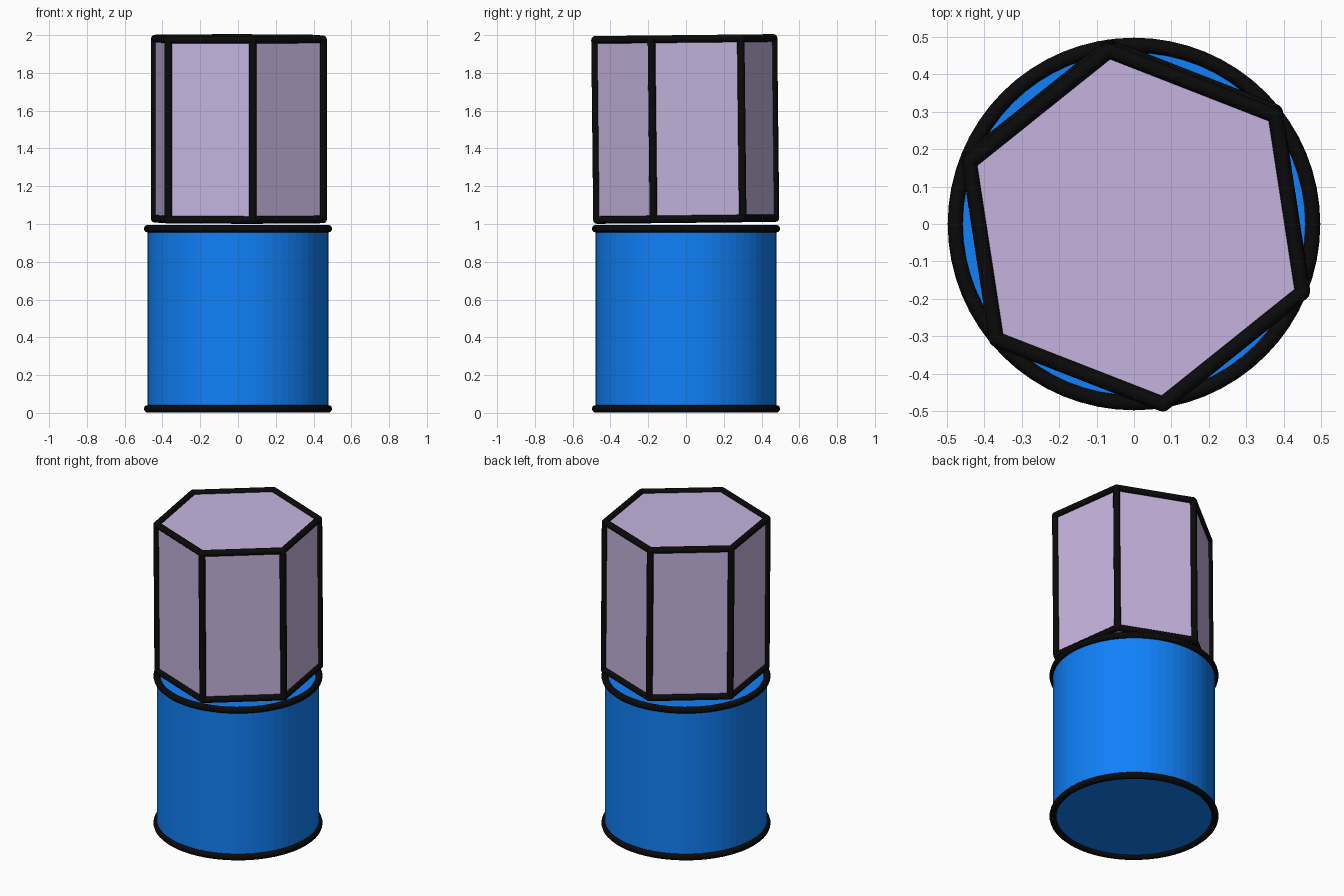
import bpy, bmesh, math
from mathutils import Vector, Matrix

if "Cube" in bpy.data.objects:
    bpy.data.objects.remove(bpy.data.objects["Cube"])

R = 0.478      # radius of both solids, at the trim centre line
TRIM = 0.02    # trim tube radius
HALF = 0.477   # half height of each solid


def material(name, rgb):
    m = bpy.data.materials.new(name)
    m.diffuse_color = (*rgb, 1)
    m.use_nodes = True
    m.node_tree.nodes["Principled BSDF"].inputs["Base Color"].default_value = m.diffuse_color
    return m


blue = material("blue", (0.005, 0.22, 0.95))
lilac = material("lilac", (0.57, 0.46, 0.74))
black = material("black", (0.003, 0.003, 0.003))


def finish(name, mat, smooth=False):
    ob = bpy.context.object
    ob.name = name
    ob.data.materials.append(mat)
    if smooth:
        bpy.ops.object.shade_smooth_by_angle(angle=math.radians(40))
    return ob


# Lower drum with a round trim at each rim
bpy.ops.mesh.primitive_cylinder_add(vertices=64, radius=R, depth=2 * HALF, location=(0, 0, 0.498))
finish("drum", blue)
for name, z in (("drum_lower_trim", 0.021), ("drum_upper_trim", 0.975)):
    bpy.ops.mesh.primitive_torus_add(major_radius=R, minor_radius=TRIM, major_segments=64,
                                     minor_segments=12, location=(0, 0, z))
    finish(name, black, True)

# Upper hexagonal block, turned and leaning very slightly
place = Matrix.Translation((0.005, -0.004, 1.503)) @ Matrix.Rotation(0.011, 4, 'X')
corners = [Vector((R * math.cos(a), R * math.sin(a), 0))
           for a in (math.radians(38.7 + 60 * i) for i in range(6))]
up = Vector((0, 0, HALF))

bm = bmesh.new()
face = bm.faces.new([bm.verts.new(c - up) for c in corners])
ext = bmesh.ops.extrude_face_region(bm, geom=[face], use_keep_orig=True)
bmesh.ops.translate(bm, vec=2 * up, verts=[g for g in ext["geom"] if isinstance(g, bmesh.types.BMVert)])
bmesh.ops.recalc_face_normals(bm, faces=bm.faces)
mesh = bpy.data.meshes.new("hex_block")
bm.to_mesh(mesh)
bm.free()
block = bpy.data.objects.new("hex_block", mesh)
bpy.context.collection.objects.link(block)
block.data.materials.append(lilac)
block.matrix_world = place

# Round trim along every block edge, with ball joints at the corners
bm = bmesh.new()


def rod(a, b):
    d = b - a
    m = Matrix.Translation((a + b) / 2) @ d.to_track_quat('Z', 'Y').to_matrix().to_4x4()
    bmesh.ops.create_cone(bm, cap_ends=True, segments=12, radius1=TRIM, radius2=TRIM,
                          depth=d.length, matrix=m)


for i, c in enumerate(corners):
    n = corners[(i + 1) % 6]
    rod(c - up, c + up)
    for s in (-1, 1):
        rod(c + s * up, n + s * up)
        bmesh.ops.create_uvsphere(bm, u_segments=12, v_segments=8, radius=TRIM,
                                  matrix=Matrix.Translation(c + s * up))
mesh = bpy.data.meshes.new("hex_block_trim")
bm.to_mesh(mesh)
bm.free()
trim = bpy.data.objects.new("hex_block_trim", mesh)
bpy.context.collection.objects.link(trim)
trim.matrix_world = place
bpy.ops.object.select_all(action='DESELECT')
trim.select_set(True)
bpy.context.view_layer.objects.active = trim
finish("hex_block_trim", black, True)
